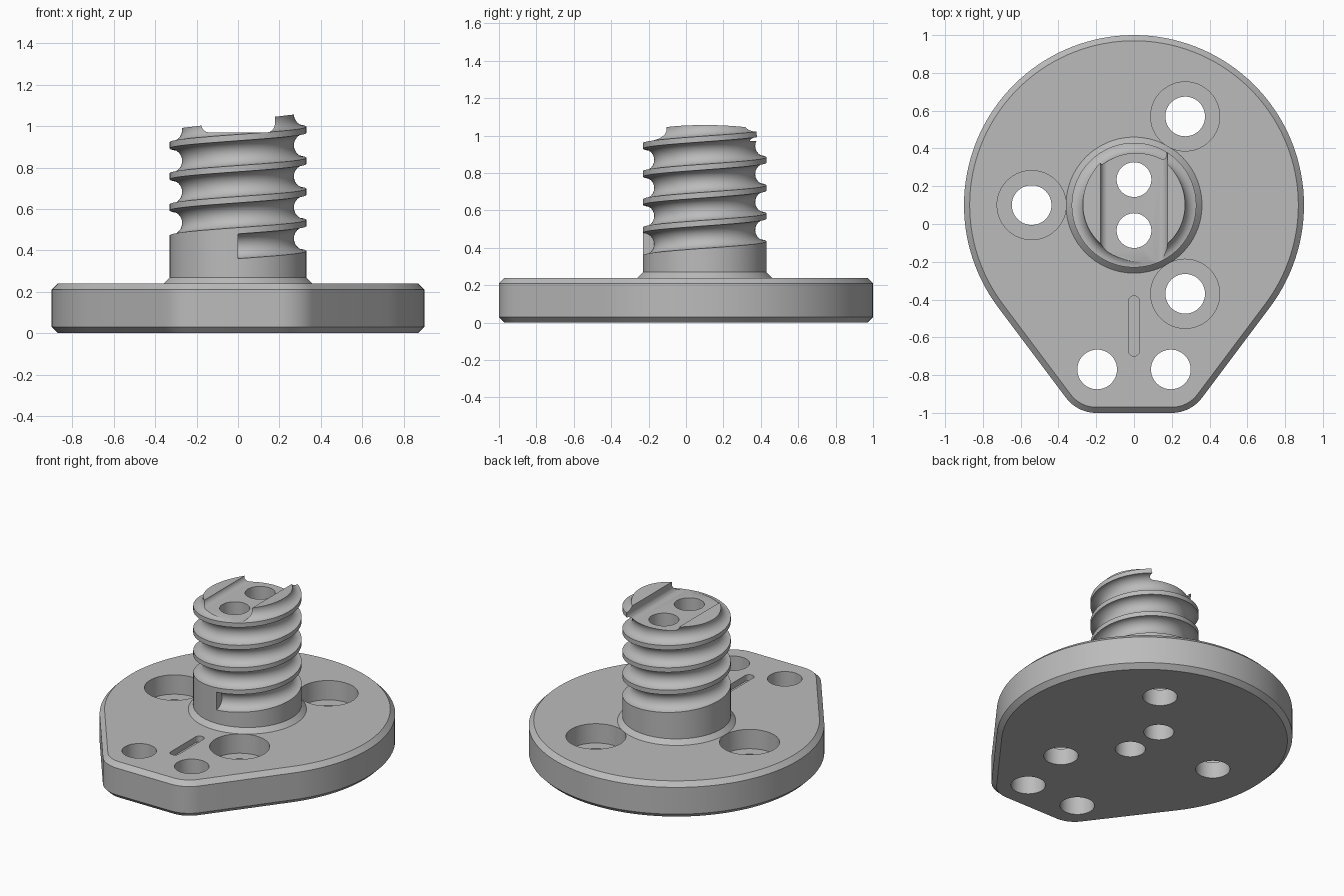
import bpy, bmesh
from math import sin, cos, pi, radians, atan2, acos, hypot, tau

cube = bpy.data.objects.get("Cube")
if cube:
    bpy.data.objects.remove(cube, do_unlink=True)

grey = bpy.data.materials.new("machined grey")
grey.use_nodes = True
grey.diffuse_color = (0.5, 0.5, 0.5, 1)
grey.node_tree.nodes["Principled BSDF"].inputs["Base Color"].default_value = (0.5, 0.5, 0.5, 1)

AXIS_Y = 0.1      # centre of the round part and the post
PLATE_TOP = 0.24
POST_R = 0.33


def loft(name, loops):
    """Skin a closed solid through loops of equal length, capping both ends."""
    bm = bmesh.new()
    rings = [[bm.verts.new(p) for p in loop] for loop in loops]
    n = len(rings[0])
    for a, b in zip(rings, rings[1:]):
        for i in range(n):
            j = (i + 1) % n
            bm.faces.new((a[i], a[j], b[j], b[i]))
    bm.faces.new(rings[0])
    bm.faces.new(rings[-1])
    bmesh.ops.recalc_face_normals(bm, faces=bm.faces)
    mesh = bpy.data.meshes.new(name)
    bm.to_mesh(mesh)
    bm.free()
    mesh.materials.append(grey)
    obj = bpy.data.objects.new(name, mesh)
    bpy.context.collection.objects.link(obj)
    return obj


def arc(cx, cy, r, start, end, steps):
    return [(cx + r * cos(start + (end - start) * i / steps),
             cy + r * sin(start + (end - start) * i / steps)) for i in range(steps + 1)]


def at_z(points, z):
    return [(x, y, z) for x, y in points]


def hole(x, y, r, z0, z1):
    ring = arc(x, y, r, 0.02, tau + 0.02, 48)[:-1]
    return loft("hole_cutter", [at_z(ring, z0), at_z(ring, z1)])


def carve(target, cutters):
    """Subtract each cutter, then remove it."""
    bpy.context.view_layer.objects.active = target
    for cutter in cutters:
        cutter.hide_render = True
        mod = target.modifiers.new("cut", "BOOLEAN")
        mod.operation = "DIFFERENCE"
        mod.solver = "EXACT"
        mod.object = cutter
        bpy.ops.object.modifier_apply(modifier=mod.name)
        bpy.data.objects.remove(cutter, do_unlink=True)


def outline(inset):
    """Large disc blended by tangents into a narrow rounded front."""
    big, small, cx, cy = 0.9, 0.2, 0.2, -0.8
    dx, dy = cx, cy - AXIS_Y
    t = atan2(dy, dx) + acos((big - small) / hypot(dx, dy))
    return (arc(0, AXIS_Y, big - inset, t, pi - t, 96)
            + arc(-cx, cy, small - inset, pi - t, 1.5 * pi, 10)
            + arc(cx, cy, small - inset, -pi / 2, t, 10))


# Base plate with chamfered rims
BEVEL = 0.03
plate = loft("base_plate", [at_z(outline(BEVEL), 0), at_z(outline(0), BEVEL),
                            at_z(outline(0), PLATE_TOP - BEVEL),
                            at_z(outline(BEVEL), PLATE_TOP)])

# Counterbored mounting holes, plain front holes, post bolt holes, index slit
cutters = []
for k in range(3):
    a = radians(60 + 120 * k)
    x, y = 0.542 * cos(a), AXIS_Y + 0.542 * sin(a)
    cutters += [hole(x, y, 0.183, 0.11, 0.5), hole(x, y, 0.105, -0.1, 0.5)]
for side in (-1, 1):
    cutters.append(hole(0.195 * side, -0.77, 0.105, -0.1, 0.5))
    cutters.append(hole(0, AXIS_Y + 0.135 * side, 0.092, -0.1, 0.5))
slit = arc(0, -0.41, 0.03, 0, pi, 10) + arc(0, -0.67, 0.03, pi, tau, 10)
cutters.append(loft("slit_cutter", [at_z(slit, 0.2), at_z(slit, 0.3)]))
carve(plate, cutters)

# Post with a flared foot and a slightly sloping top
STEPS = 96


def post_ring(r):
    return arc(0, AXIS_Y, r, pi / STEPS, tau + pi / STEPS, STEPS)[:-1]


top = [(x, y, 1.024 + 0.12 * x) for x, y in post_ring(POST_R)]
post = loft("threaded_post", [at_z(post_ring(POST_R + 0.03), PLATE_TOP),
                              at_z(post_ring(POST_R), PLATE_TOP + 0.03), top])

# Round-bottomed helical groove, starting abruptly at the front
PITCH, GROOVE_R, TURNS = 0.15, 0.06, 5
loops = []
for i in range(TURNS * STEPS + 1):
    a = tau * i / STEPS
    zc = 0.42 + PITCH * i / STEPS
    loops.append([(u * sin(a), AXIS_Y - u * cos(a), w)
                  for u, w in arc(POST_R, zc, GROOVE_R, 0.01, tau + 0.01, 24)[:-1]])
groove = loft("groove_cutter", loops)

# Filleted channel across the top
channel = ([(-0.178, 1.3)] + arc(-0.138, 1.01, 0.04, pi, 1.5 * pi, 8)
           + arc(0.138, 1.01, 0.04, 1.5 * pi, tau, 8) + [(0.178, 1.3)])
slot = loft("slot_cutter", [[(x, y, z) for x, z in channel] for y in (-0.5, 0.7)])

carve(post, [groove, slot] + [hole(0, AXIS_Y + 0.135 * s, 0.092, 0.1, 1.4) for s in (-1, 1)])

# Smooth curved walls, keep machined edges crisp
for obj in (plate, post):
    bpy.ops.object.select_all(action="DESELECT")
    obj.select_set(True)
    bpy.context.view_layer.objects.active = obj
    bpy.ops.object.shade_smooth_by_angle(angle=radians(30))
